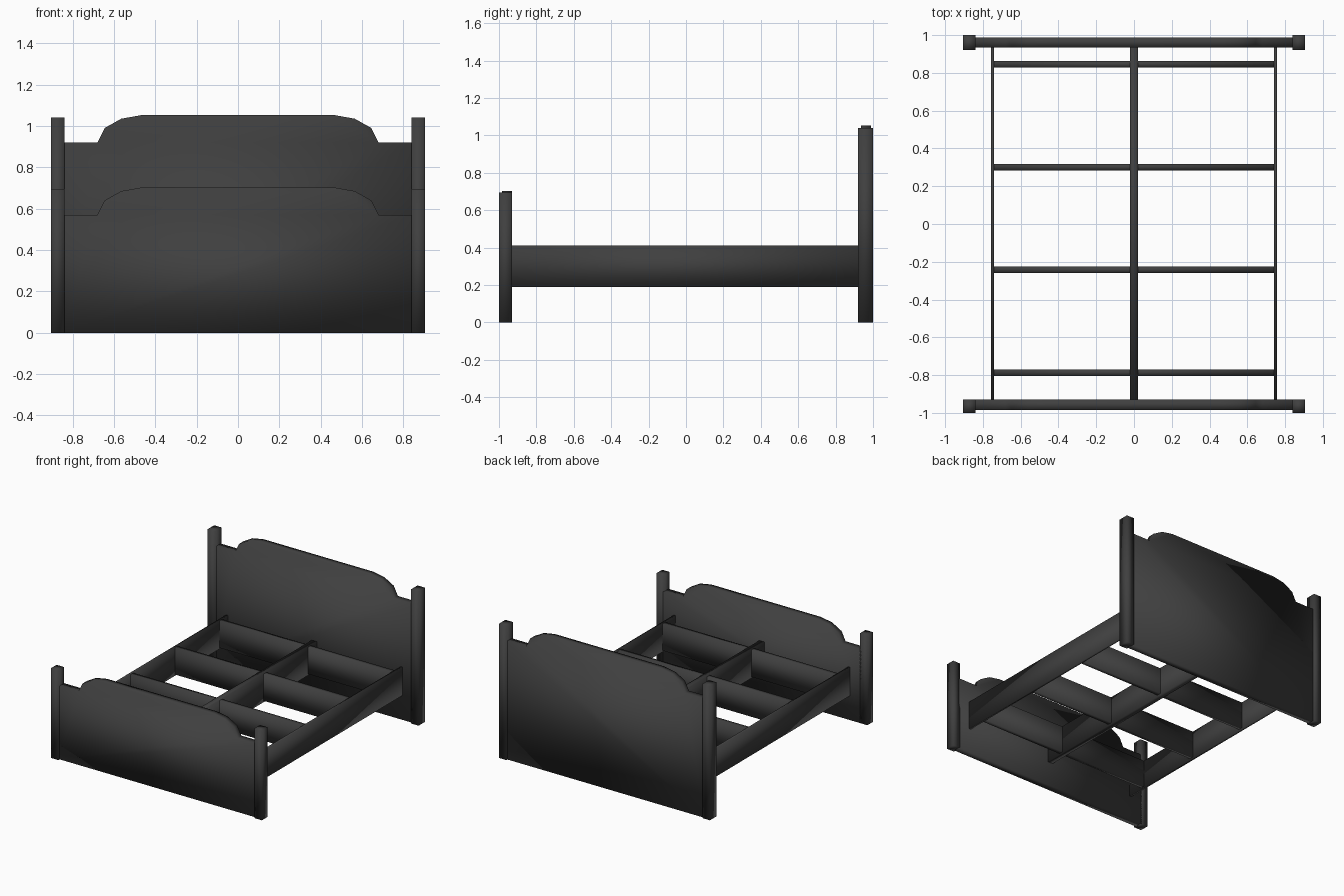
import bpy
import bmesh

cube = bpy.data.objects.get("Cube")
if cube:
    bpy.data.objects.remove(cube, do_unlink=True)

black = bpy.data.materials.new("charcoal_black")
black.use_nodes = True
colour = (0.05, 0.05, 0.05, 1)
black.diffuse_color = colour
black.node_tree.nodes["Principled BSDF"].inputs["Base Color"].default_value = colour


def prism(name, outline, y0, y1):
    """Extrude an x-z outline from y0 to y1, with softly blended shading."""
    bm = bmesh.new()
    face = bm.faces.new([bm.verts.new((x, y0, z)) for x, z in outline])
    side = bmesh.ops.extrude_face_region(bm, geom=[face])
    moved = [v for v in side["geom"] if isinstance(v, bmesh.types.BMVert)]
    bmesh.ops.translate(bm, verts=moved, vec=(0, y1 - y0, 0))
    bmesh.ops.recalc_face_normals(bm, faces=bm.faces)
    for f in bm.faces:
        f.smooth = True
    mesh = bpy.data.meshes.new(name)
    bm.to_mesh(mesh)
    bm.free()
    mesh.materials.append(black)
    obj = bpy.data.objects.new(name, mesh)
    bpy.context.collection.objects.link(obj)
    return obj


def box(name, x0, x1, y0, y1, z0, z1):
    return prism(name, [(x0, z0), (x1, z0), (x1, z1), (x0, z1)], y0, y1)


def panel(name, shoulder, y0, y1):
    """Board with low shoulders and a raised, rounded crown."""
    half = [(0.85, 0), (0.85, shoulder), (0.68, shoulder),
            (0.645, shoulder + 0.07), (0.565, shoulder + 0.115),
            (0.47, shoulder + 0.132)]
    prism(name, half + [(-x, z) for x, z in reversed(half)], y0, y1)


# End boards
panel("headboard", 0.92, 0.935, 0.988)
panel("footboard", 0.57, -0.985, -0.93)

# Corner posts and side rails
for side, s in (("left", 1), ("right", -1)):
    a, b = sorted((s * 0.84, s * 0.905))
    box(f"head_post_{side}", a, b, 0.92, 1.0, 0, 1.04)
    box(f"foot_post_{side}", a, b, -1.0, -0.93, 0, 0.695)
    a, b = sorted((s * 0.74, s * 0.757))
    box(f"side_rail_{side}", a, b, -0.94, 0.94, 0.19, 0.41)

# Centre beam and cross slats
box("centre_beam", -0.022, 0.022, -0.94, 0.94, 0.19, 0.41)
for i in range(4):
    y = -0.787 + i * 0.544
    box(f"cross_slat_{i + 1}", -0.745, 0.745, y - 0.017, y + 0.017, 0.2, 0.408)
